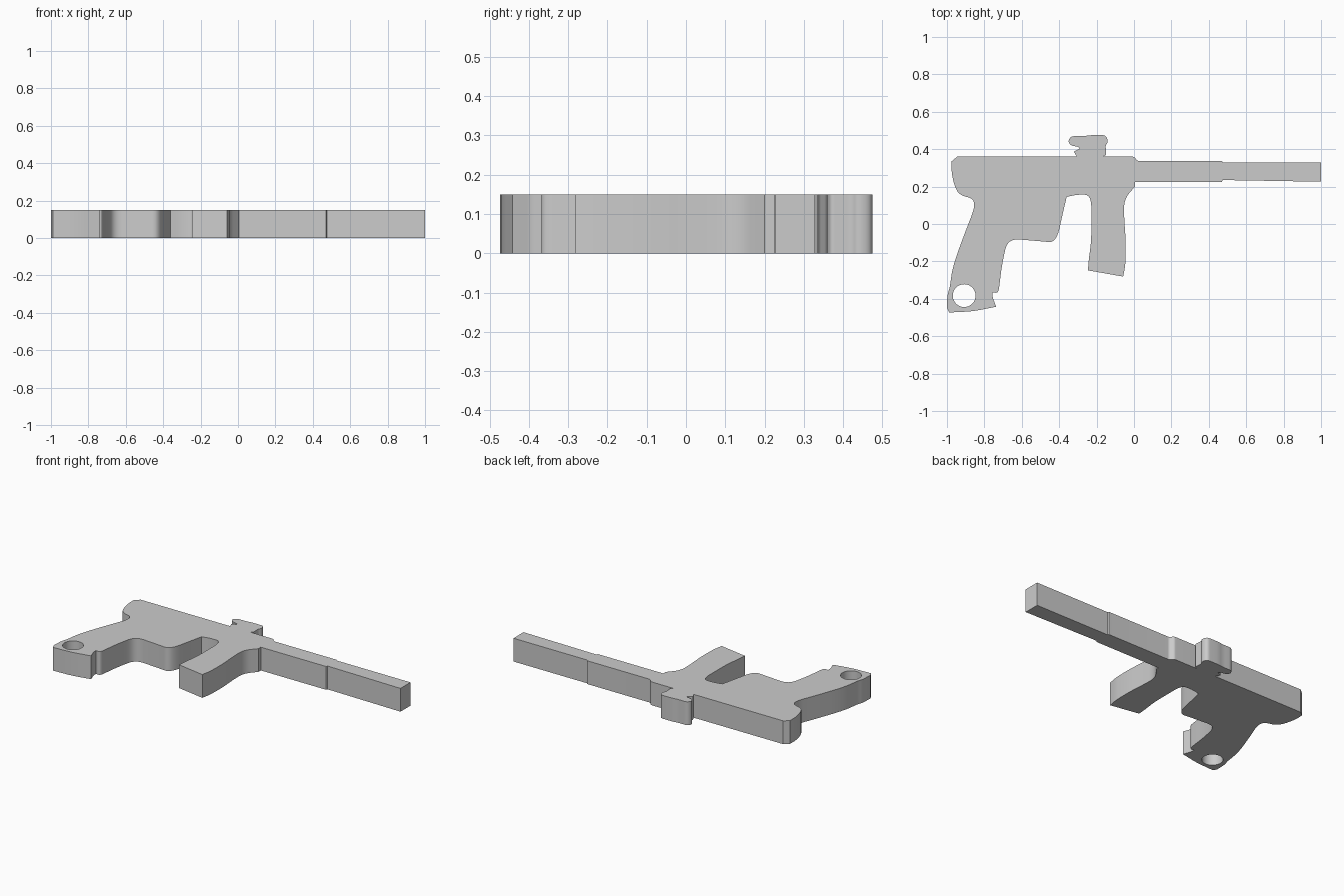
import bpy
import bmesh
import math
from mathutils import Vector

THICKNESS = .15

cube = bpy.data.objects.get("Cube")
if cube:
    bpy.data.objects.remove(cube, do_unlink=True)

# Outline sections, clockwise; each corner is x, y and an optional rounding length
receiver_back = [(-.935, .155, .04), (-.962, .21, .05), (-.976, .28, .05),
                 (-.975, .335), (-.945, .36)]
top_knob = [(-.305, .36), (-.322, .387), (-.292, .402), (-.295, .412, .01),
            (-.34, .42, .02), (-.353, .445, .02), (-.335, .47, .02),
            (-.27, .469, .02), (-.235, .475, .02), (-.15, .475, .02),
            (-.138, .44, .02), (-.152, .42, .01), (-.148, .368, .01), (-.17, .36)]
barrel = [(0, .36, .01), (.02, .336, .01), (.47, .336), (.475, .328), (1, .328),
          (1, .226), (.475, .235), (.47, .225), (.005, .225)]
front_handle = [(.005, .2), (-.055, .13, .07), (-.052, .02, .05), (-.043, -.1, .06),
                (-.046, -.22, .03), (-.058, -.281), (-.246, -.248),
                (-.242, -.19, .03), (-.228, -.09, .06), (-.228, .155, .07)]
trigger_gap = [(-.3, .158, .05), (-.36, .145), (-.38, .06, .05),
               (-.415, -.1, .09), (-.5, -.092, .04), (-.675, -.078, .06)]
rear_handle = [(-.705, -.21, .06), (-.725, -.37, .03), (-.757, -.365),
               (-.755, -.395, .01), (-.737, -.442), (-.86, -.467, .05),
               (-.988, -.473), (-1, -.45), (-.998, -.38, .02), (-.985, -.34, .02),
               (-.97, -.23, .08), (-.915, -.075, .08), (-.835, .13, .09)]
outline = receiver_back + top_knob + barrel + front_handle + trigger_gap + rear_handle


def rounded(corners, steps=6):
    """Replace each rounded corner by a short parabolic arc."""
    path = []
    for i, corner in enumerate(corners):
        here = Vector(corner[:2])
        if len(corner) == 2:
            path.append(here)
            continue
        before = Vector(corners[i - 1][:2]) - here
        after = Vector(corners[(i + 1) % len(corners)][:2]) - here
        start = here + before.normalized() * min(corner[2], before.length * .48)
        end = here + after.normalized() * min(corner[2], after.length * .48)
        for k in range(steps + 1):
            t = k / steps
            path.append(start.lerp(here, t).lerp(here.lerp(end, t), t))
    return path


def circle(x, y, radius, count=40):
    angles = [math.tau * i / count for i in range(count)]
    return [Vector((x + radius * math.cos(a), y + radius * math.sin(a))) for a in angles]


def plate(name, loops, thickness, material):
    """Fill closed loops, with inner loops as holes, and thicken them upward from the floor."""
    curve = bpy.data.curves.new(name + "_profile", "CURVE")
    curve.dimensions = "2D"
    curve.fill_mode = "BOTH"
    curve.extrude = thickness / 2
    for loop in loops:
        spline = curve.splines.new("POLY")
        spline.points.add(len(loop) - 1)
        for point, co in zip(spline.points, loop):
            point.co = (co.x, co.y, 0, 1)
        spline.use_cyclic_u = True
    helper = bpy.data.objects.new(name + "_profile", curve)
    bpy.context.collection.objects.link(helper)
    bpy.context.view_layer.update()
    evaluated = helper.evaluated_get(bpy.context.evaluated_depsgraph_get())
    mesh = bpy.data.meshes.new_from_object(evaluated)
    bpy.data.objects.remove(helper, do_unlink=True)

    # Weld the caps to the walls and rest the plate on the floor
    bm = bmesh.new()
    bm.from_mesh(mesh)
    bmesh.ops.remove_doubles(bm, verts=bm.verts, dist=.0001)
    bmesh.ops.recalc_face_normals(bm, faces=bm.faces)
    bmesh.ops.translate(bm, verts=bm.verts, vec=(0, 0, thickness / 2))
    bm.to_mesh(mesh)
    bm.free()

    mesh.materials.clear()
    mesh.materials.append(material)
    obj = bpy.data.objects.new(name, mesh)
    bpy.context.collection.objects.link(obj)
    bpy.ops.object.select_all(action="DESELECT")
    obj.select_set(True)
    bpy.context.view_layer.objects.active = obj
    bpy.ops.object.shade_smooth_by_angle(angle=math.radians(30))
    return obj


# Plain grey plastic
grey = bpy.data.materials.new("light_grey")
grey.use_nodes = True
colour = (.6, .6, .6, 1)
grey.diffuse_color = colour
grey.node_tree.nodes["Principled BSDF"].inputs["Base Color"].default_value = colour

# Flat body with the ring hole at the foot of the rear handle
ring_hole = circle(-.908, -.383, .061)
plate("flat_body", [rounded(outline), ring_hole], THICKNESS, grey)
